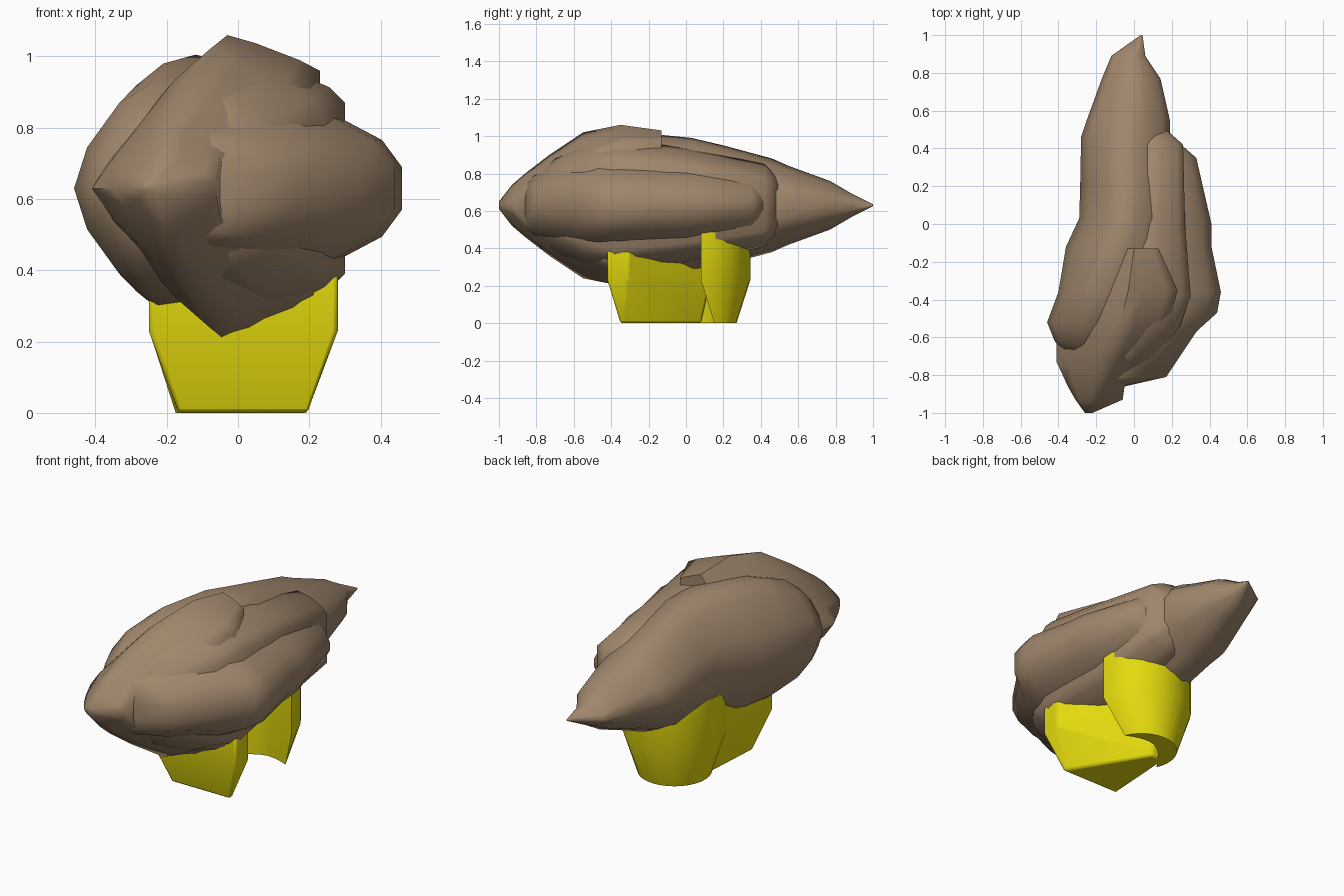
import bpy, bmesh, math
from mathutils import Vector

if "Cube" in bpy.data.objects:
    bpy.data.objects.remove(bpy.data.objects["Cube"])


def material(name, rgb):
    m = bpy.data.materials.new(name)
    m.use_nodes = True
    color = (*rgb, 1)
    m.diffuse_color = color
    bsdf = next(n for n in m.node_tree.nodes if n.type == "BSDF_PRINCIPLED")
    bsdf.inputs["Base Color"].default_value = color
    return m


brown = material("rock_brown", (0.35, 0.24, 0.15))
yellow = material("base_yellow", (0.77, 0.7, 0.004))
MID = 0.63


def loft(name, rings, mat, angle, bevel=0):
    """Skin a list of equal-length closed rings and cap both ends."""
    bm = bmesh.new()
    loops = [[bm.verts.new(p) for p in ring] for ring in rings]
    count = len(loops[0])
    for a, b in zip(loops, loops[1:]):
        for i in range(count):
            j = (i + 1) % count
            bm.faces.new((a[i], a[j], b[j], b[i]))
    bm.faces.new(loops[0])
    bm.faces.new(loops[-1])
    bmesh.ops.recalc_face_normals(bm, faces=bm.faces)
    mesh = bpy.data.meshes.new(name)
    bm.to_mesh(mesh)
    bm.free()
    ob = bpy.data.objects.new(name, mesh)
    bpy.context.collection.objects.link(ob)
    mesh.materials.append(mat)
    if bevel:
        mod = ob.modifiers.new("soft_edges", "BEVEL")
        mod.width = bevel
        mod.segments = 2
        mod.angle_limit = math.radians(35)
    bpy.ops.object.select_all(action="DESELECT")
    ob.select_set(True)
    bpy.context.view_layer.objects.active = ob
    bpy.ops.object.shade_smooth_by_angle(angle=math.radians(angle))
    return ob


def rock_ring(y, left, crest, right, height, cut, power, steps=3):
    """Section mirrored about mid height, with an upright cut on its right."""
    e = 2 / power
    upper = []
    for i in range(steps + 1):
        t = math.pi / 2 * i / steps
        upper.append((crest + (left - crest) * max(math.cos(t), 0) ** e,
                      height * math.sin(t) ** e))
    for i in range(1, steps + 1):
        t = math.pi / 2 * i / steps
        upper.append((crest + (right - crest) * math.sin(t) ** e,
                      cut + (height - cut) * max(math.cos(t), 0) ** e))
    lower = [(x, -z) for x, z in reversed(upper)
             if abs(z) > 1e-5]
    return [Vector((x, y, MID + z)) for x, z in upper + lower]


def rock(name, stations, power):
    return loft(name, [rock_ring(*s, power) for s in stations], brown, 60)


# Rock slabs: y, left, crest, right, half height, half height of right cut
rock("rock_long_slab", [
    (1.0, .035, .04, .045, .005, .002),
    (.89, -.12, 0, .06, .06, .02),
    (.77, -.17, 0, .14, .13, .03),
    (.55, -.25, -.04, .19, .21, .06),
    (.46, -.28, -.05, .19, .25, .08),
    (.2, -.285, -.05, .15, .32, .19),
    (.03, -.29, -.06, .13, .36, .25),
    (-.12, -.36, -.12, .13, .375, .26),
    (-.36, -.40, -.21, .1, .35, .25),
    (-.52, -.46, -.25, .02, .29, .2),
    (-.62, -.42, -.27, -.05, .21, .12),
    (-.70, -.36, -.27, -.1, .12, .08)], 1.5)

rock("rock_front_slab", [
    (-1.0, -.26, -.24, -.22, .02, .01),
    (-.93, -.31, -.21, -.06, .11, .02),
    (-.86, -.35, -.2, -.05, .17, .09),
    (-.73, -.41, -.15, .07, .27, .15),
    (-.55, -.41, -.08, .18, .39, .24),
    (-.35, -.35, -.03, .23, .43, .33),
    (-.13, -.22, 0, .13, .40, .34)], 1.15)

rock("rock_middle_slab", [
    (.5, .02, .1, .17, .14, .08),
    (.42, -.05, .08, .26, .22, .14),
    (0, -.15, .05, .27, .31, .2),
    (-.38, -.2, .05, .30, .35, .24),
    (-.55, -.2, .0, .24, .33, .2),
    (-.7, -.2, -.05, .12, .25, .14),
    (-.8, -.2, -.1, .02, .16, .1)], 1.5)

rock("rock_outer_slab", [
    (.42, .05, .12, .25, .12, .02),
    (.35, -.05, .12, .33, .17, .02),
    (0, -.15, .12, .41, .22, .04),
    (-.12, -.2, .12, .41, .23, .05),
    (-.36, -.2, .12, .46, .24, .06),
    (-.47, -.2, .1, .44, .24, .06),
    (-.57, -.25, .05, .33, .25, .05),
    (-.81, -.3, -.07, .17, .16, .04),
    (-.86, -.3, -.15, -.05, .13, .04)], 1.6)


def foot(name, low, high, top, angle, bevel):
    """Foot that flares up to a shoulder, then rises straight into the rock."""
    levels = [(low, 0), (high, .23), (high, top)]
    return loft(name, [[Vector((x, y, z)) for x, y in plan]
                       for plan, z in levels], yellow, angle, bevel)


# Wedge shaped front foot with a flat front
foot("front_foot",
     [(.2, -.35), (.19, -.33), (-.06, .08), (-.14, .08), (-.165, -.33), (-.17, -.35)],
     [(.28, -.42), (.28, -.31), (-.05, .13), (-.2, .13), (-.25, -.31), (-.25, -.42)],
     .39, 30, .012)


# Rounded crescent back foot
def crescent(scale, first, steps=16):
    cx, cy, r = .015, .08, .19 * scale
    start, end = math.radians(first), math.radians(205)
    outer = []
    for i in range(steps + 1):
        t = start + (end - start) * i / steps
        outer.append((cx + r * math.cos(t), cy + r * math.sin(t)))
    a, b = Vector(outer[-1]), Vector(outer[0])
    bend = Vector((-.1, 1)) * .1 * scale
    inner = []
    for i in range(1, 8):
        s = i / 8
        p = a.lerp(b, s) + bend * math.sin(math.pi * s)
        inner.append((p.x, p.y))
    return outer + inner


foot("back_foot", crescent(1, 22), crescent(1.39, 0), .49, 40, 0)
